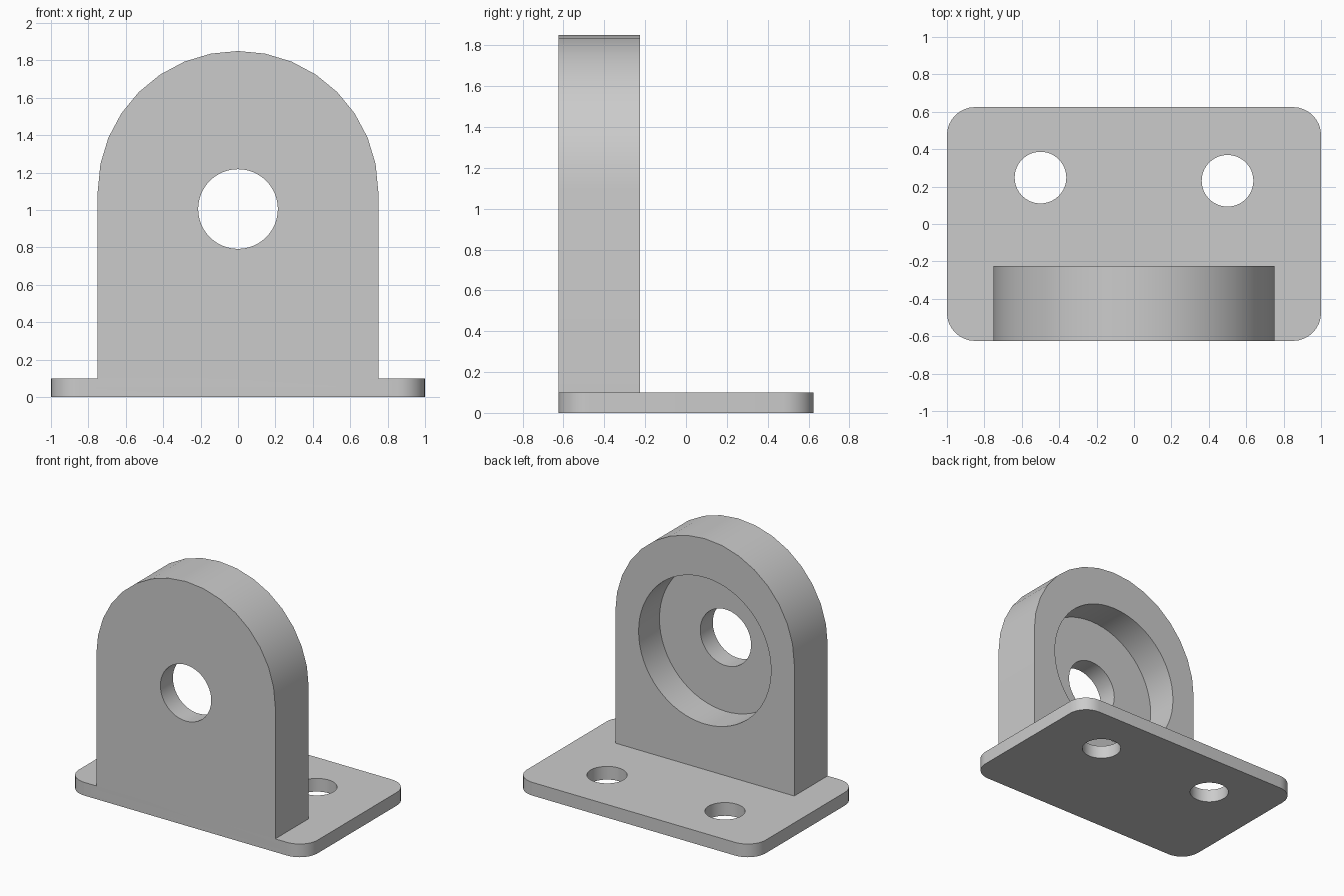
import bpy
import bmesh
from math import cos, sin, pi, radians
from mathutils import Matrix

cube = bpy.data.objects.get("Cube")
if cube:
    bpy.data.objects.remove(cube, do_unlink=True)

grey = bpy.data.materials.new("plain grey")
grey.use_nodes = True
colour = (0.6, 0.6, 0.6, 1)
grey.diffuse_color = colour
grey.node_tree.nodes["Principled BSDF"].inputs["Base Color"].default_value = colour


def arc(cx, cy, r, start, end, steps):
    """Points along an arc, angles in degrees."""
    angles = [radians(start + (end - start) * i / steps) for i in range(steps + 1)]
    return [(cx + r * cos(a), cy + r * sin(a)) for a in angles]


def prism(name, outline, low, high, upright=False):
    """Extrude an outline along z, or along y when upright."""
    bm = bmesh.new()
    face = bm.faces.new([bm.verts.new((x, y, 0)) for x, y in outline])
    out = bmesh.ops.extrude_face_region(bm, geom=[face])
    top = [v for v in out["geom"] if isinstance(v, bmesh.types.BMVert)]
    bmesh.ops.translate(bm, verts=top, vec=(0, 0, high - low))
    if upright:
        bm.transform(Matrix.Translation((0, high, 0)) @ Matrix.Rotation(pi / 2, 4, 'X'))
    else:
        bm.transform(Matrix.Translation((0, 0, low)))
    bmesh.ops.recalc_face_normals(bm, faces=bm.faces)
    mesh = bpy.data.meshes.new(name)
    bm.to_mesh(mesh)
    bm.free()
    mesh.materials.append(grey)
    obj = bpy.data.objects.new(name, mesh)
    bpy.context.collection.objects.link(obj)
    return obj


def disc(name, x, y, r, low, high, upright=False):
    return prism(name, arc(x, y, r, 0, 360, 64)[:-1], low, high, upright)


def combine(target, tool, operation):
    """Apply a boolean and drop the tool."""
    bpy.context.view_layer.objects.active = target
    mod = target.modifiers.new(operation, 'BOOLEAN')
    mod.operation = operation
    mod.solver = 'EXACT'
    mod.object = tool
    bpy.ops.object.modifier_apply(modifier=mod.name)
    bpy.data.objects.remove(tool, do_unlink=True)


# Base plate with rounded corners
W, D, R = 1.0, 0.625, 0.15
corners = []
for i, (sx, sy) in enumerate([(1, 1), (-1, 1), (-1, -1), (1, -1)]):
    corners += arc(sx * (W - R), sy * (D - R), R, 90 * i, 90 * i + 90, 8)
bracket = prism("mounting_bracket", corners, 0, 0.1)

# Upright plate with an arched top, flush with the front of the base
arch = [(-0.75, 0.05), (0.75, 0.05)] + arc(0, 1.1, 0.75, 0, 180, 16)
combine(bracket, prism("upright_plate", arch, -D, -0.225, True), 'UNION')

# Bearing recess in the back, and the shaft hole through it
combine(bracket, disc("recess_cutter", 0, 1.0, 0.555, -0.475, 0, True), 'DIFFERENCE')
combine(bracket, disc("shaft_cutter", 0, 1.005, 0.213, -0.8, 0, True), 'DIFFERENCE')

# Screw holes in the base
for x, y in [(-0.5, 0.248), (0.5, 0.231)]:
    combine(bracket, disc("screw_cutter", x, y, 0.138, -0.1, 0.3), 'DIFFERENCE')

bpy.ops.object.select_all(action='DESELECT')
bracket.select_set(True)
bpy.context.view_layer.objects.active = bracket
bpy.ops.object.shade_smooth_by_angle(angle=radians(30))
